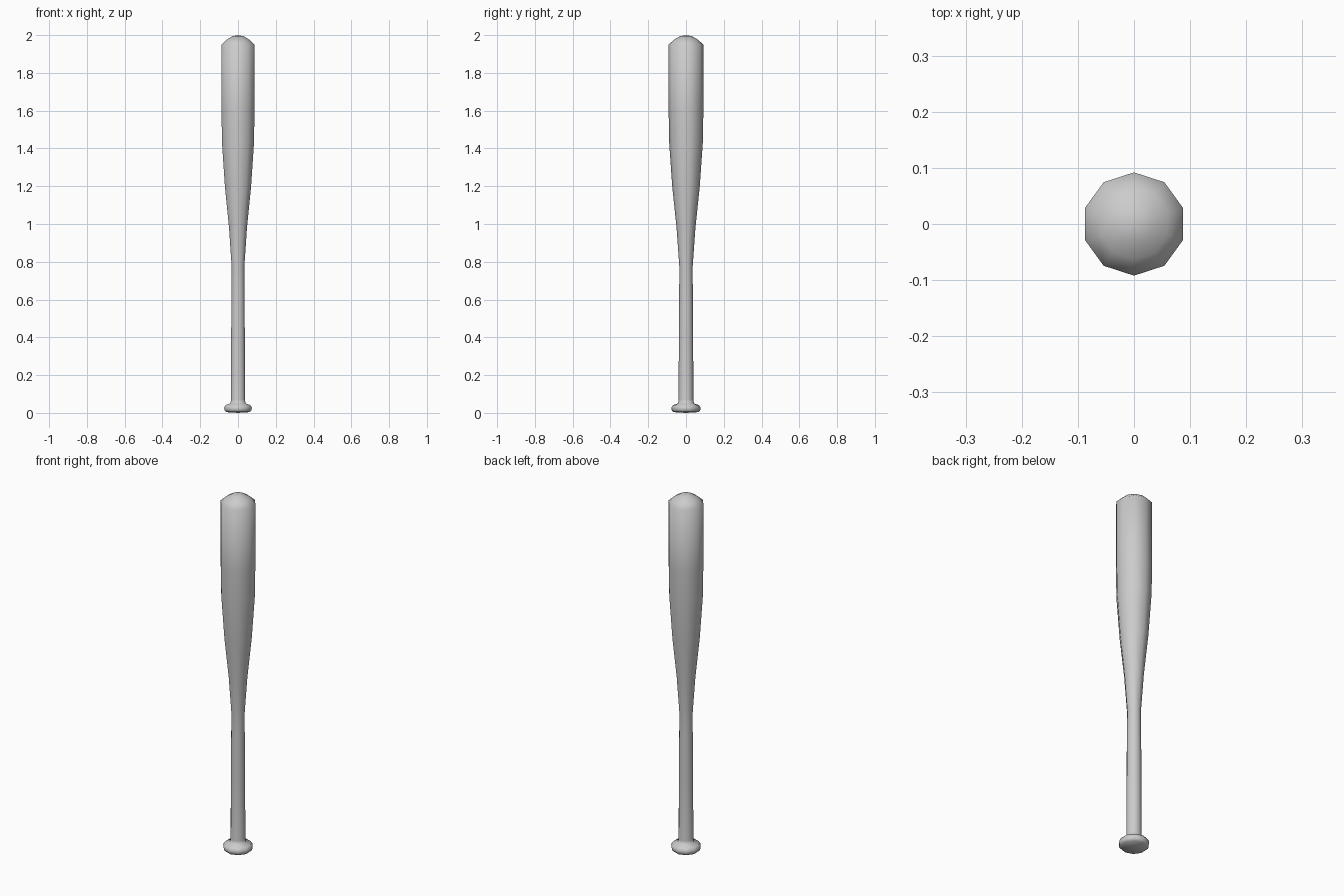
import bpy, bmesh, math

if "Cube" in bpy.data.objects:
    bpy.data.objects.remove(bpy.data.objects["Cube"])

SIDES = 10

# Half profile (radius, height) from the knob base to the rounded tip
PROFILE = [
    (0.066, 0.004), (0.075, 0.013), (0.077, 0.028), (0.068, 0.042), (0.042, 0.050),
    (0.039, 0.07), (0.038, 0.40), (0.036, 0.65), (0.035, 0.77),
    (0.050, 0.98), (0.073, 1.20), (0.089, 1.43), (0.092, 1.60), (0.092, 1.95),
    (0.063, 1.976), (0.032, 1.994),
]

bm = bmesh.new()


def ring(radius, z):
    # Corners point along +y and -y
    return [bm.verts.new((radius * math.sin(2 * math.pi * i / SIDES),
                          radius * math.cos(2 * math.pi * i / SIDES), z))
            for i in range(SIDES)]


rings = [ring(r, z) for r, z in PROFILE]

# Side walls
for low, high in zip(rings, rings[1:]):
    for i in range(SIDES):
        j = (i + 1) % SIDES
        bm.faces.new((low[i], low[j], high[j], high[i]))

# Closed knob base and tip
for loop, z in ((rings[0], 0.0), (rings[-1], 2.0)):
    centre = bm.verts.new((0, 0, z))
    for i in range(SIDES):
        bm.faces.new((loop[i], loop[(i + 1) % SIDES], centre))

bmesh.ops.recalc_face_normals(bm, faces=bm.faces)
mesh = bpy.data.meshes.new("baseball_bat")
bm.to_mesh(mesh)
bm.free()

bat = bpy.data.objects.new("baseball_bat", mesh)
bpy.context.collection.objects.link(bat)
bpy.context.view_layer.objects.active = bat
bat.select_set(True)
bpy.ops.object.shade_smooth_by_angle(angle=math.radians(75))
